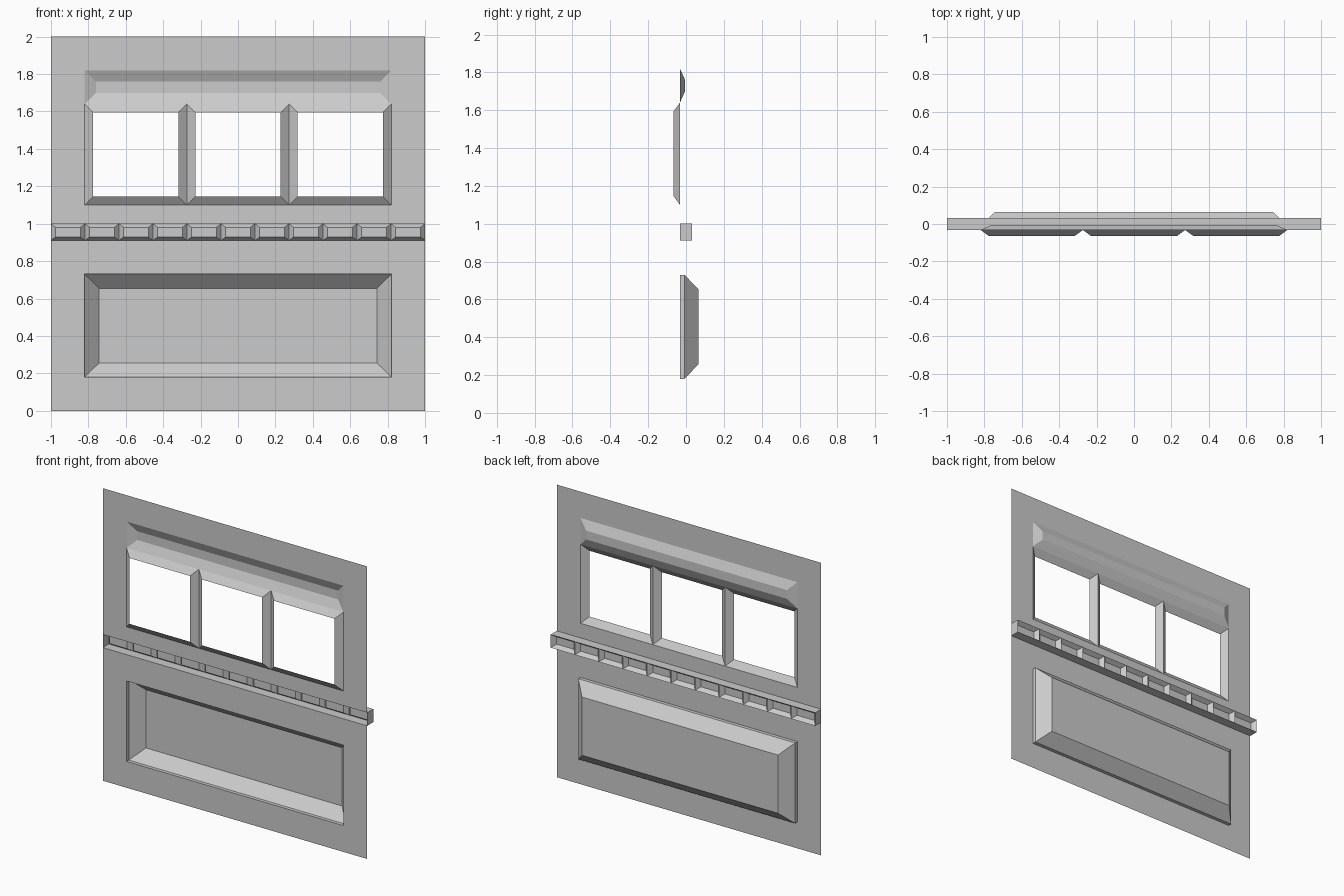
import bpy
import bmesh

old = bpy.data.objects.get("Cube")
if old:
    bpy.data.objects.remove(old, do_unlink=True)

grey = bpy.data.materials.new("plain_grey")
grey.use_nodes = True
colour = (0.6, 0.6, 0.6, 1)
grey.diffuse_color = colour
grey.node_tree.nodes["Principled BSDF"].inputs["Base Color"].default_value = colour

FACE = -0.032      # depth of the door skin
BACK = 0.033       # back of the middle rail
SIDE = 0.82        # half width of the pressed areas


def inset(rect, dx, dz):
    x0, x1, z0, z1 = rect
    return (x0 + dx, x1 - dx, z0 + dz, z1 - dz)


def stepped(name, steps, cap=False):
    """Join rectangles (rect, depth) by rings of four faces; optionally close the last."""
    bm = bmesh.new()
    loops = []
    for (x0, x1, z0, z1), y in steps:
        corners = ((x0, z0), (x1, z0), (x1, z1), (x0, z1))
        loops.append([bm.verts.new((x, y, z)) for x, z in corners])
    for a, b in zip(loops, loops[1:]):
        for i in range(4):
            j = (i + 1) % 4
            bm.faces.new((a[i], a[j], b[j], b[i]))
    if cap:
        bm.faces.new(loops[-1])
    mesh = bpy.data.meshes.new(name)
    bm.to_mesh(mesh)
    bm.free()
    mesh.materials.append(grey)
    obj = bpy.data.objects.new(name, mesh)
    bpy.context.collection.objects.link(obj)
    return obj


# Door skin around the pressed areas
upper_area = (-SIDE, SIDE, 1.1, 1.82)
lower_area = (-SIDE, SIDE, 0.18, 0.73)
rail_area = (-1, 1, 0.91, 1.0)
stepped("upper_skin", [((-1, 1, 1.0, 2.0), FACE), (upper_area, FACE)])
stepped("lower_skin", [((-1, 1, 0, 0.91), FACE), (lower_area, FACE)])

# Recessed header above the windows
header = (-SIDE, SIDE, 1.64, 1.82)
stepped("header_recess", [(header, FACE), (inset(header, 0.06, 0.06), -0.005)], cap=True)

# Three open window frames flaring forward
width = 2 * SIDE / 3
for i in range(3):
    left = -SIDE + i * width
    window = (left, left + width, 1.1, 1.64)
    stepped(f"window_frame_{i + 1}", [(window, FACE), (inset(window, 0.045, 0.045), -0.065)])

# Deep lower panel with a straight lip and sloped sides
stepped("lower_panel", [(lower_area, FACE), (lower_area, -0.008),
                        (inset(lower_area, 0.078, 0.076), 0.065)], cap=True)

# Middle rail: a channel closed at the back by a row of sunken cells
stepped("rail_channel", [(rail_area, FACE), (rail_area, BACK)])
cells = 11
for i in range(cells):
    left = -1 + 2 * i / cells
    cell = (left, left + 2 / cells, 0.91, 1.0)
    stepped(f"rail_cell_{i + 1}", [(cell, BACK), (inset(cell, 0.025, 0.02), 0.005)], cap=True)
